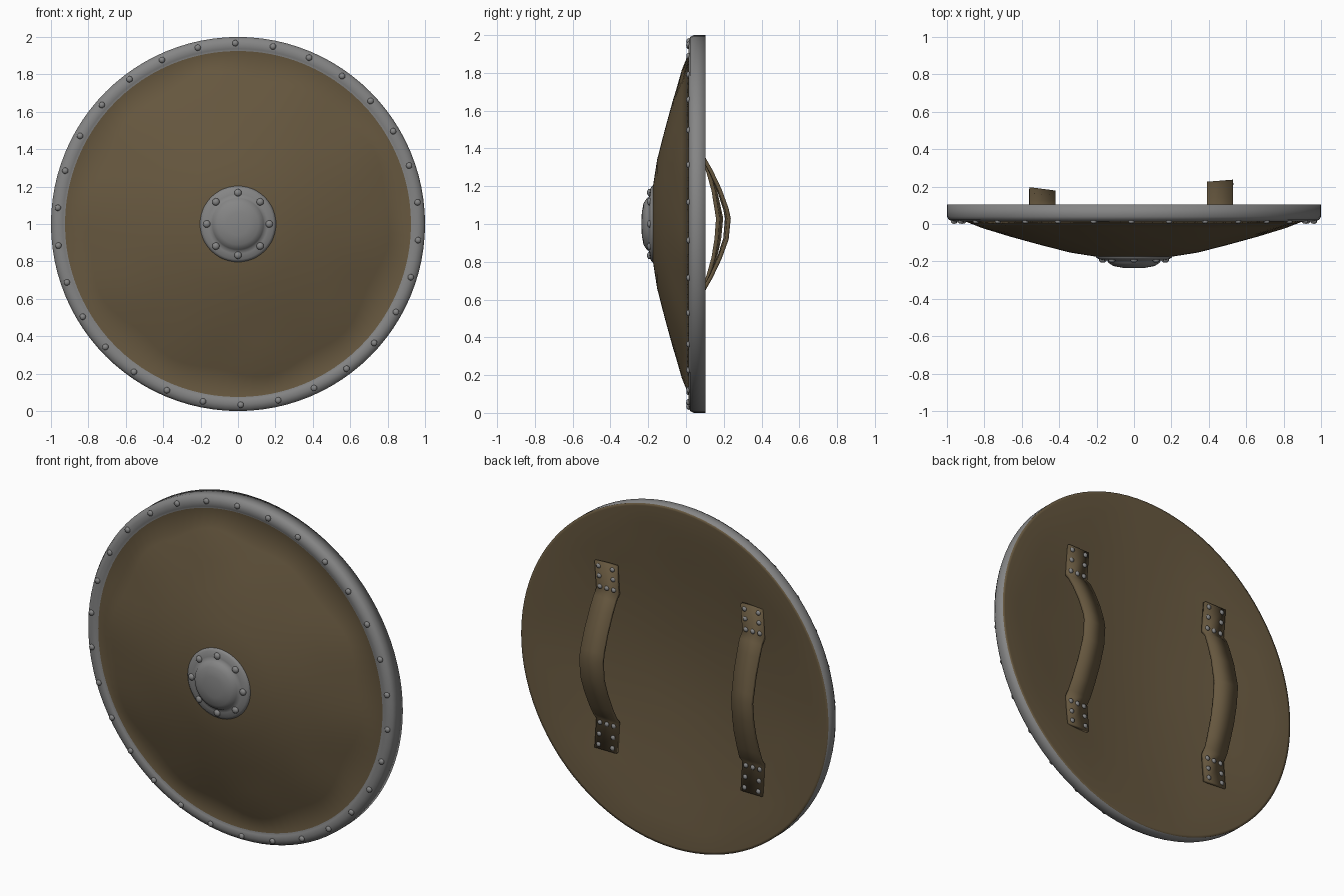
import bpy, bmesh, math
from mathutils import Vector

cube = bpy.data.objects.get("Cube")
if cube:
    bpy.data.objects.remove(cube)


def material(name, color):
    m = bpy.data.materials.new(name)
    m.use_nodes = True
    m.diffuse_color = (*color, 1)
    m.node_tree.nodes["Principled BSDF"].inputs["Base Color"].default_value = (*color, 1)
    return m


WOOD = material("brown_hide", (0.135, 0.097, 0.050))
METAL = material("grey_metal", (0.235, 0.235, 0.235))


def finish(name, bm, mats, smooth=True):
    bmesh.ops.recalc_face_normals(bm, faces=bm.faces)
    mesh = bpy.data.meshes.new(name)
    bm.to_mesh(mesh)
    bm.free()
    for m in mats:
        mesh.materials.append(m)
    for p in mesh.polygons:
        p.use_smooth = smooth
    ob = bpy.data.objects.new(name, mesh)
    bpy.context.collection.objects.link(ob)
    return ob


def lathe(name, profile, mats, metal_from=None, metal_to=None, segments=96, wobble=()):
    """Spin (radius, y) points round the y axis through z = 1."""
    bm = bmesh.new()
    rings = []
    for i, (r, y) in enumerate(profile):
        if r == 0:
            rings.append([bm.verts.new((0, y, 1))] * segments)
            continue
        ring = []
        for k in range(segments):
            a = math.tau * k / segments
            rr = r
            if i in wobble:
                rr += 0.03 * math.sin(3 * a + i) * math.sin(7 * a)
            ring.append(bm.verts.new((rr * math.sin(a), y, 1 + rr * math.cos(a))))
        rings.append(ring)
    for i in range(len(rings) - 1):
        for k in range(segments):
            n = (k + 1) % segments
            quad = [rings[i][k], rings[i][n], rings[i + 1][n], rings[i + 1][k]]
            face = bm.faces.new(list(dict.fromkeys(quad)))
            if metal_from is not None and metal_from <= i < metal_to:
                face.material_index = 1
    return finish(name, bm, mats)


def rivets(name, points, radius, flat=0.7):
    bm = bmesh.new()
    for p in points:
        made = bmesh.ops.create_icosphere(bm, subdivisions=2, radius=radius)["verts"]
        bmesh.ops.scale(bm, vec=(1, flat, 1), verts=made)
        bmesh.ops.translate(bm, vec=Vector(p), verts=made)
    return finish(name, bm, [METAL])


def circle(count, radius, y, turn=0):
    return [(radius * math.sin(math.tau * k / count + turn), y,
             1 + radius * math.cos(math.tau * k / count + turn)) for k in range(count)]


# Dished body with the metal rim band joined on
body = [(0, -0.185), (0.2, -0.175), (0.34, -0.153), (0.5, -0.112), (0.66, -0.068),
        (0.8, -0.022), (0.925, 0.022),
        (0.937, 0.014), (0.965, 0.013), (0.99, 0.022), (1.0, 0.04), (1.0, 0.104),
        (0.985, 0.104), (0.86, 0.094), (0.7, 0.07), (0.5, 0.045), (0.25, 0.02), (0, 0.01)]
lathe("shield_body", body, [WOOD, METAL], 6, 11, wobble=(5, 13))
rivets("rim_rivets", circle(30, 0.967, 0.013, -0.015), 0.017)

# Central boss with its flange
boss = [(0, -0.236), (0.06, -0.234), (0.11, -0.225), (0.137, -0.207), (0.143, -0.196),
        (0.16, -0.194), (0.19, -0.188), (0.203, -0.178), (0.204, -0.16)]
lathe("boss", boss, [METAL], segments=48)
rivets("boss_rivets", circle(8, 0.167, -0.193), 0.02)


# Arm straps on the back
def strap(name, x, peak, tilt):
    half_path = [(0.55, 0.083), (0.38, 0.067), (0.345, 0.095)]
    rise = peak - 0.09
    hump = [(0.28, 0.09 + rise * 0.3), (0.18, 0.09 + rise * 0.64), (0.08, peak - 0.014)]
    half = half_path + hump
    path = half + [(0.03, peak - 0.003)] + [(-z, y) for z, y in reversed(half)]
    bm = bmesh.new()
    rows = []
    for z, y in path:
        lean = tilt * max(0, 1 - abs(z) / 0.34)
        rows.append([bm.verts.new((x + s * 0.07, y + min(0, s * lean), 1 + z))
                     for s in (-1, 1)])
    for a, b in zip(rows, rows[1:]):
        bm.faces.new((a[0], a[1], b[1], b[0]))
    ob = finish(name, bm, [WOOD])
    solid = ob.modifiers.new("thickness", "SOLIDIFY")
    solid.thickness = 0.02
    solid.offset = 0
    # Rivets on both fixing ends
    spots = []
    for end in (-1, 1):
        for z in (0.525, 0.465, 0.4):
            for dx in ((-0.045, 0, 0.045) if z == 0.4 else (-0.045, 0.045)):
                spots.append((x + dx, 0.078 + (z - 0.38) * 0.094, 1 + end * z))
    rivets(name + "_rivets", spots, 0.014)
    bpy.ops.object.select_all(action="DESELECT")
    ob.select_set(True)
    bpy.context.view_layer.objects.active = ob
    bpy.ops.object.shade_smooth_by_angle(angle=math.radians(50))


strap("left_strap", 0.46, 0.23, 0.012)
strap("right_strap", -0.49, 0.19, -0.02)
